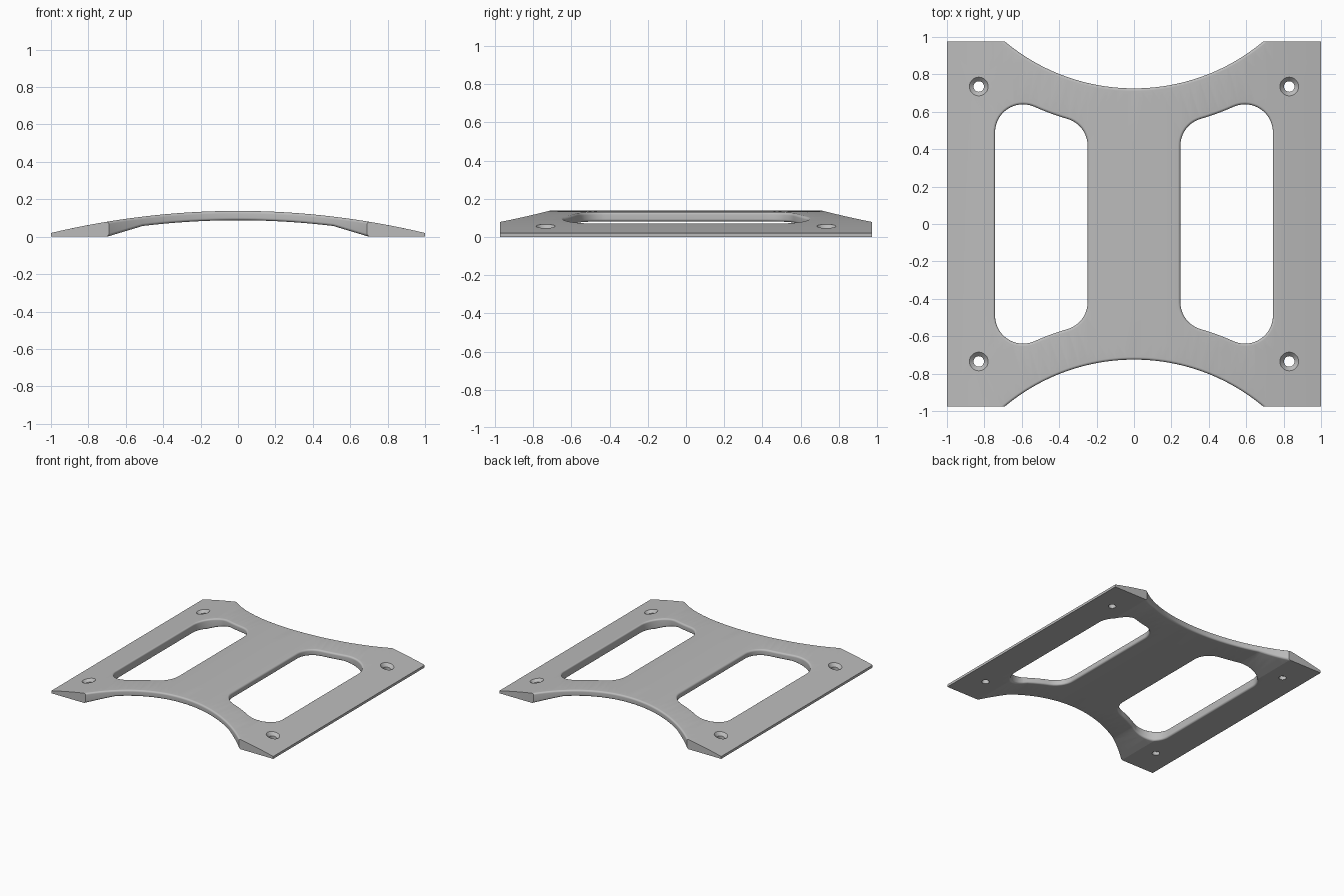
import bpy, bmesh
from math import sin, cos, pi, atan2, sqrt, radians

cube = bpy.data.objects.get("Cube")
if cube:
    bpy.data.objects.remove(cube)

HALF_Y = 0.975        # half depth of the plate
ARC_Y = 1.802         # centre of the scalloped end arcs
ARC_R = 1.077         # scallop radius
BAND_R = 1.29         # slot end arc, concentric with the scallop
FILLET = 0.014


def top_z(x):
    return 0.138 - 0.118 * x * x


def bottom_z(x):
    x = abs(x)
    if x < 0.51:
        return 0.088 - x * x / 8.5
    return max(0.0, 0.0574 * (0.70 - x) / 0.19)


def arc(cx, cy, r, a0, a1, n):
    angles = [a0 + (a1 - a0) * i / n for i in range(n + 1)]
    return [(cx + r * cos(a), cy + r * sin(a)) for a in angles]


# Outlines: d widens an opening to form the rounded rim
def plate_outline(d):
    r = ARC_R + d
    half = atan2(sqrt(r * r - (ARC_Y - HALF_Y) ** 2), ARC_Y - HALF_Y)
    back = arc(0, ARC_Y, r, -pi / 2 + half, -pi / 2 - half, 48)
    upper = [(1, HALF_Y)] + back + [(-1, HALF_Y)]
    return upper + [(x, -y) for x, y in reversed(upper)]


def slot_outline(d, side):
    r = 0.15
    reach = BAND_R + r
    xi, xo = 0.248 + r, 0.743 - r
    yi = ARC_Y - sqrt(reach ** 2 - xi ** 2)
    yo = ARC_Y - sqrt(reach ** 2 - xo ** 2)
    ai, ao = atan2(ARC_Y - yi, -xi), atan2(ARC_Y - yo, -xo)
    half = arc(xi, yi, r + d, pi, ai, 10)
    half += arc(0, ARC_Y, BAND_R - d, ai - pi, ao - pi, 8)[1:-1]
    half += arc(xo, yo, r + d, ao, 0, 14)
    loop = half + [(x, -y) for x, y in reversed(half)]
    return [(side * x, y) for x, y in loop]


bm = bmesh.new()
top_edges, bottom_edges = [], []


def add_wall(rings):
    """Bridge (outline, level) rings; level 1 is the top skin, 0 the underside."""
    loops = [[bm.verts.new((x, y, z)) for x, y in pts] for pts, z in rings]
    n = len(loops[0])
    for a, b in zip(loops, loops[1:]):
        for i in range(n):
            j = (i + 1) % n
            bm.faces.new((a[i], a[j], b[j], b[i]))
    for loop, store in ((loops[0], top_edges), (loops[-1], bottom_edges)):
        store += [bm.edges.get((loop[i], loop[(i + 1) % n])) for i in range(n)]


def rounded_rings(outline):
    steps = [i * pi / 16 for i in range(9)]
    rim = [(FILLET * (1 - sin(a)), FILLET * (1 - cos(a))) for a in steps]
    upper = [(outline(d), 1 - h) for d, h in rim]
    return upper + [(outline(d), h) for d, h in reversed(rim)]


# Outer wall and the two slots
add_wall(rounded_rings(plate_outline))
for side in (1, -1):
    add_wall(rounded_rings(lambda d: slot_outline(d, side)))

# Four countersunk screw holes
for sx in (1, -1):
    for sy in (1, -1):
        def ring(r):
            return arc(sx * 0.83, sy * 0.735, r, 0, 2 * pi, 32)[:-1]
        add_wall([(ring(0.05), 1), (ring(0.028), 0.977), (ring(0.028), 0)])

# Top and bottom skins
for edges in (top_edges, bottom_edges):
    bmesh.ops.triangle_fill(bm, edges=edges, use_beauty=True, normal=(0, 0, 1))

# Slice across the width, then bend both skins to the arched profile
for x in [i * 0.05 for i in range(-19, 20)] + [-0.51, 0.51]:
    bmesh.ops.bisect_plane(bm, geom=bm.verts[:] + bm.edges[:] + bm.faces[:],
                           dist=1e-5, plane_co=(x, 0, 0), plane_no=(1, 0, 0))
for v in bm.verts:
    x, level = v.co.x, v.co.z
    limit = 0.45 * (top_z(x) - bottom_z(x))
    if level > 0.5:
        v.co.z = top_z(x) - min(1 - level, limit)
    else:
        v.co.z = bottom_z(x) + min(level, limit)
bmesh.ops.recalc_face_normals(bm, faces=bm.faces[:])

mesh = bpy.data.meshes.new("arched_plate")
bm.to_mesh(mesh)
bm.free()
plate = bpy.data.objects.new("arched_plate", mesh)
bpy.context.collection.objects.link(plate)

# Plain grey material
grey = bpy.data.materials.new("plain_grey")
grey.use_nodes = True
colour = (0.5, 0.5, 0.5, 1)
grey.diffuse_color = colour
grey.node_tree.nodes["Principled BSDF"].inputs["Base Color"].default_value = colour
mesh.materials.append(grey)

bpy.ops.object.select_all(action="DESELECT")
plate.select_set(True)
bpy.context.view_layer.objects.active = plate
bpy.ops.object.shade_smooth_by_angle(angle=radians(14))
